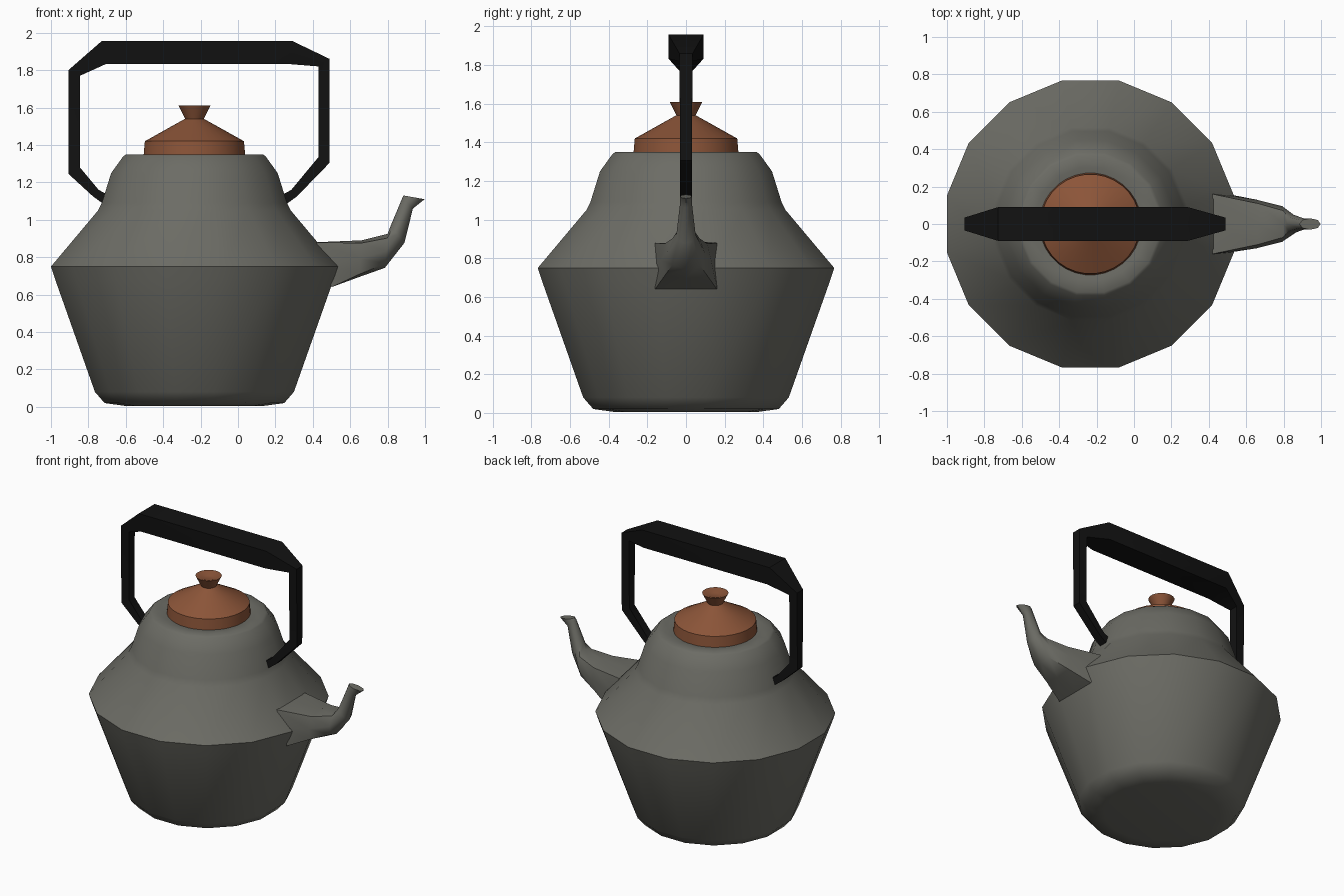
import bpy, bmesh
from math import cos, sin, pi, radians

if "Cube" in bpy.data.objects:
    bpy.data.objects.remove(bpy.data.objects["Cube"])

CX = -0.233  # axis of the pot


def material(name, col):
    m = bpy.data.materials.new(name)
    m.diffuse_color = (*col, 1)
    m.use_nodes = True
    m.node_tree.nodes["Principled BSDF"].inputs["Base Color"].default_value = m.diffuse_color
    return m


IRON = material("iron_grey", (0.15, 0.15, 0.13))
WOOD = material("warm_brown", (0.26, 0.09, 0.04))
BLACK = material("black", (0.006, 0.006, 0.006))


def loft(name, rings, mat, angle, caps=(True, True)):
    """Skin a list of equal-length closed rings."""
    bm = bmesh.new()
    loops = [[bm.verts.new(p) for p in r] for r in rings]
    n = len(loops[0])
    for a, b in zip(loops, loops[1:]):
        for i in range(n):
            j = (i + 1) % n
            bm.faces.new((a[i], a[j], b[j], b[i]))
    for use, loop in zip(caps, (loops[0], loops[-1])):
        if use:
            bm.faces.new(loop)
    bmesh.ops.recalc_face_normals(bm, faces=bm.faces)
    me = bpy.data.meshes.new(name)
    bm.to_mesh(me)
    bm.free()
    me.materials.append(mat)
    ob = bpy.data.objects.new(name, me)
    bpy.context.collection.objects.link(ob)
    bpy.ops.object.select_all(action='DESELECT')
    ob.select_set(True)
    bpy.context.view_layer.objects.active = ob
    bpy.ops.object.shade_smooth_by_angle(angle=radians(angle))
    return ob


def lathe(name, profile, sides, mat, angle, caps=(True, True)):
    """Revolve (radius to flat, z) points; flats face the axes."""
    k = 1 / cos(pi / sides)
    rings = [[(CX + r * k * cos(2 * pi * (i + 0.5) / sides),
               r * k * sin(2 * pi * (i + 0.5) / sides), z)
              for i in range(sides)] for r, z in profile]
    return loft(name, rings, mat, angle, caps)


def section(x1, z1, x2, z2, w, c):
    """Eight-point ring between two xz edge points; c=1 square, 0.7 round."""
    uv = [(1, 0), (c, c), (0, 1), (-c, c), (-1, 0), (-c, -c), (0, -1), (c, -c)]
    return [((x1 + x2) / 2 + v * (x1 - x2) / 2, u * w,
             (z1 + z2) / 2 + v * (z1 - z2) / 2) for u, v in uv]


# Pot body
lathe("kettle_body", [
    (0.37, 0.005), (0.48, 0.02), (0.532, 0.08), (0.744, 0.68), (0.767, 0.75),
    (0.515, 1.05), (0.495, 1.09), (0.445, 1.25), (0.38, 1.34), (0.365, 1.35),
    (0.30, 1.35), (0.25, 1.34)], 16, IRON, 50, (True, False))

# Lid with flared, slightly dished knob
lathe("lid", [
    (0.272, 1.34), (0.265, 1.42), (0.14, 1.49), (0.05, 1.54),
    (0.085, 1.61), (0.07, 1.61), (0.03, 1.595)], 32, WOOD, 35)

# Spout: squared root hugging the body, round upturned tip
loft("spout", [section(*s) for s in [
    (0.42, 0.88, 0.50, 0.64, 0.16, 1.0),
    (0.66, 0.89, 0.65, 0.695, 0.13, 0.85),
    (0.80, 0.925, 0.785, 0.743, 0.095, 0.75),
    (0.815, 0.965, 0.89, 0.877, 0.05, 0.72),
    (0.88, 1.12, 0.935, 1.06, 0.03, 0.72),
    (0.885, 1.13, 0.998, 1.11, 0.03, 0.72)]], IRON, 50)

# Handle: slim legs and a wide grip, outer edge then inner edge
loft("handle", [section(*s) for s in [
    (-0.72, 1.085, -0.69, 1.13, 0.03, 1),
    (-0.775, 1.125, -0.745, 1.16, 0.03, 1),
    (-0.907, 1.246, -0.845, 1.28, 0.03, 1),
    (-0.907, 1.80, -0.845, 1.77, 0.034, 1),
    (-0.727, 1.957, -0.708, 1.832, 0.09, 1),
    (0.288, 1.957, 0.28, 1.832, 0.09, 1),
    (0.49, 1.86, 0.43, 1.82, 0.034, 1),
    (0.49, 1.305, 0.43, 1.335, 0.03, 1),
    (0.315, 1.125, 0.285, 1.16, 0.03, 1),
    (0.26, 1.085, 0.23, 1.13, 0.03, 1)]], BLACK, 40)
